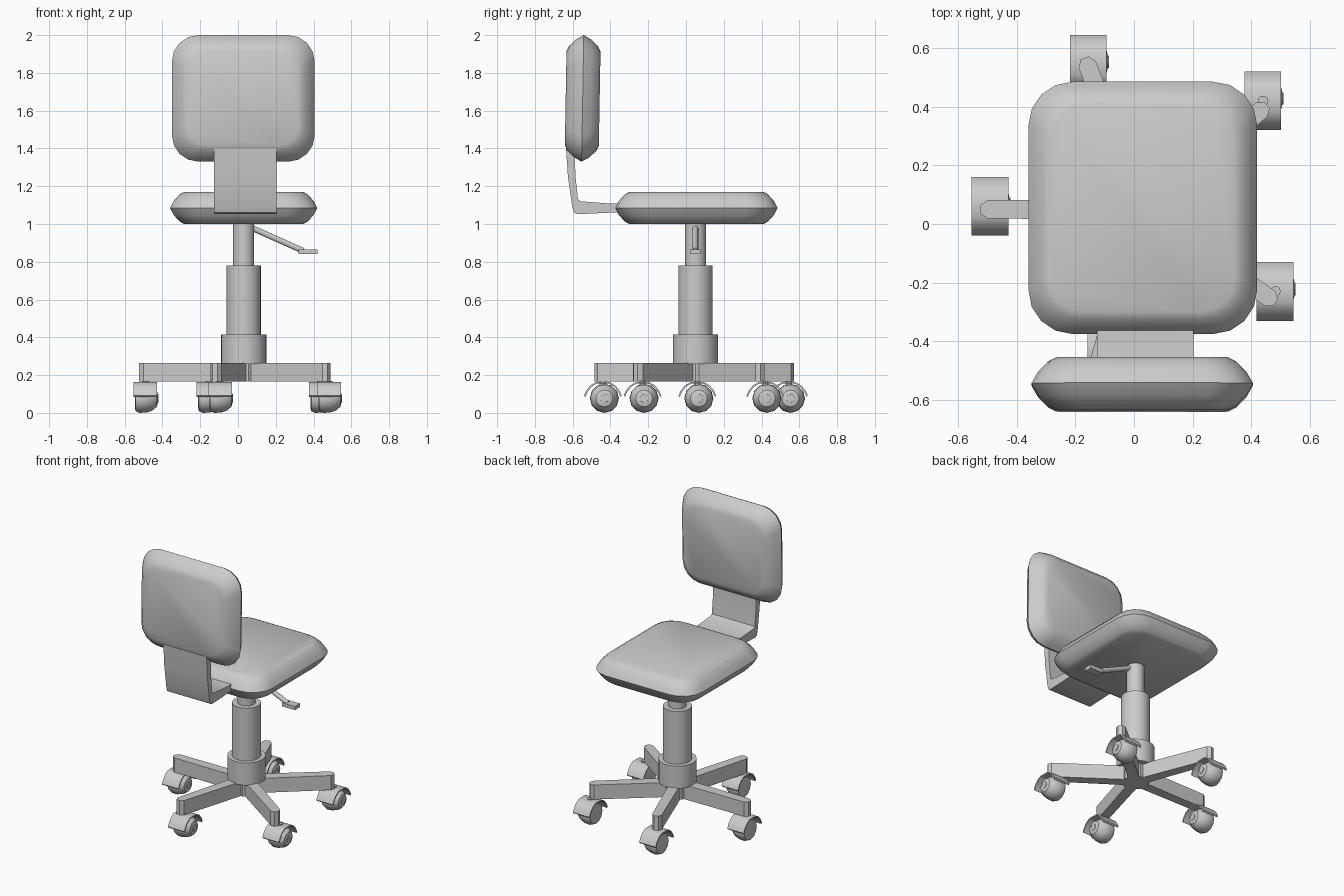
import bpy, bmesh, math
from mathutils import Matrix, Vector

if "Cube" in bpy.data.objects:
    bpy.data.objects.remove(bpy.data.objects["Cube"])

CX, CY = 0.03, 0.05  # column axis


def finish(bm, name, angle=40):
    bmesh.ops.recalc_face_normals(bm, faces=bm.faces)
    me = bpy.data.meshes.new(name)
    bm.to_mesh(me)
    bm.free()
    ob = bpy.data.objects.new(name, me)
    bpy.context.collection.objects.link(ob)
    if angle:
        bpy.ops.object.select_all(action='DESELECT')
        bpy.context.view_layer.objects.active = ob
        ob.select_set(True)
        bpy.ops.object.shade_smooth_by_angle(angle=math.radians(angle))
    return ob


def loft(name, rings, angle=40, matrix=None):
    """Skin a list of equal-length closed rings and cap both ends."""
    bm = bmesh.new()
    vs = [[bm.verts.new(p) for p in r] for r in rings]
    n = len(vs[0])
    for a, b in zip(vs, vs[1:]):
        for i in range(n):
            bm.faces.new((a[i], a[(i + 1) % n], b[(i + 1) % n], b[i]))
    bm.faces.new(vs[0][::-1])
    bm.faces.new(vs[-1])
    if matrix:
        bm.transform(matrix)
    return finish(bm, name, angle)


def round_rect(hx, hy, r, z, segs=4):
    pts = []
    for k, (sx, sy) in enumerate([(1, 1), (-1, 1), (-1, -1), (1, -1)]):
        for i in range(segs + 1):
            a = math.pi / 2 * (k + i / segs)
            pts.append((sx * (hx - r) + r * math.cos(a), sy * (hy - r) + r * math.sin(a), z))
    return pts


def cushion(name, hx, hy, hz, r, inset, matrix):
    prof = [(-1, 1), (-0.85, .68), (-.45, .27), (0, 0), (.45, .27), (.85, .68), (1, 1)]
    rings = [round_rect(hx - inset * k, hy - inset * k, r - 0.4 * inset * k, hz * f) for f, k in prof]
    return loft(name, rings, 50, matrix)


def circle(r, z, n=28):
    return [(r * math.cos(2 * math.pi * i / n), r * math.sin(2 * math.pi * i / n), z) for i in range(n)]


def prism_x(name, yz, x0, x1, angle=40, matrix=None):
    return loft(name, [[(x, y, z) for y, z in yz] for x in (x0, x1)], angle, matrix)


# seat and backrest cushions
cushion("seat", 0.39, 0.43, 0.085, 0.15, 0.075,
        Matrix.Translation((CX, 0.055, 1.085)))
cushion("backrest", 0.378, 0.335, 0.09, 0.14, 0.085,
        Matrix.Translation((0.028, -0.547, 1.665)) @ Matrix.Rotation(math.radians(89), 4, 'X'))

# bent strap joining seat and backrest
strap = [(-0.28, 1.065), (-0.40, 1.06), (-0.575, 1.052), (-0.592, 1.06), (-0.602, 1.09),
         (-0.625, 1.25), (-0.635, 1.40), (-0.59, 1.40), (-0.585, 1.25), (-0.572, 1.13),
         (-0.555, 1.12), (-0.40, 1.108), (-0.28, 1.11)]
prism_x("back_bracket", strap, -0.127, 0.203)

# stepped gas column
for name, r, z0, z1 in [("column_hub", 0.12, 0.26, 0.415), ("column_sleeve", 0.091, 0.40, 0.78),
                        ("column_piston", 0.056, 0.77, 1.01)]:
    loft(name, [circle(r, z0), circle(r, z1)], 40, Matrix.Translation((CX, CY, 0)))

# five-arm base
loft("base_center", [circle(0.085, 0.165, 10), circle(0.085, 0.265, 10)], 0,
     Matrix.Translation((CX, CY, 0)))
arm = [(0, -0.036), (0.53, -0.031), (0.553, -0.014), (0.553, 0.014), (0.53, 0.031), (0, 0.036)]
for i, deg in enumerate((180, 111, 40, -35, -106)):
    loft(f"base_arm_{i + 1}", [[(x, y, z) for x, y in arm] for z in (0.165, 0.265)], 0,
         Matrix.Translation((CX, CY, 0)) @ Matrix.Rotation(math.radians(deg), 4, 'Z'))

# casters: domed wheel, hub cap and arched hood, all facing the same way
outer = [(-0.10, 0.092), (-0.088, 0.118), (-0.065, 0.146), (-0.035, 0.163),
         (0.035, 0.163), (0.065, 0.146), (0.088, 0.118), (0.10, 0.092)]
hood = outer + [(y * 0.93, z - 0.008) for y, z in reversed(outer)]
to_x = Matrix.Rotation(math.pi / 2, 4, 'Y')
wheel = [(0.05, -0.056), (0.068, -0.052), (0.077, -0.03), (0.075, 0.005), (0.066, 0.035),
         (0.045, 0.06), (0.02, 0.066)]
centers = [(-0.49, 0.06), (-0.155, 0.545), (0.44, 0.42), (0.482, -0.23), (-0.095, -0.44)]
for i, (x, y) in enumerate(centers):
    at = Matrix.Translation((x, y, 0))
    prism_x(f"caster_hood_{i + 1}", hood, -0.064, 0.062, 30, at)
    spin = Matrix.Translation((x, y + 0.008, 0.077)) @ to_x
    loft(f"caster_wheel_{i + 1}", [circle(r, h, 12) for r, h in wheel], 35, spin)
    loft(f"caster_cap_{i + 1}", [circle(0.03, 0.0, 10), circle(0.022, 0.069, 10)], 35, spin)
    loft(f"caster_stem_{i + 1}", [circle(0.018, 0.10, 10), circle(0.018, 0.17, 10)], 35, at)

# height lever with paddle
a, b = Vector((0.06, CY, 0.985)), Vector((0.345, CY, 0.858))
rod = Matrix.Translation(a) @ (b - a).to_track_quat('Z', 'Y').to_matrix().to_4x4()
loft("lever_rod", [circle(0.016, 0, 10), circle(0.016, (b - a).length, 10)], 40, rod)
loft("lever_paddle", [[(0.32, 0.022, z), (0.42, 0.022, z), (0.42, 0.078, z), (0.32, 0.078, z)]
                      for z in (0.84, 0.865)], 0)
